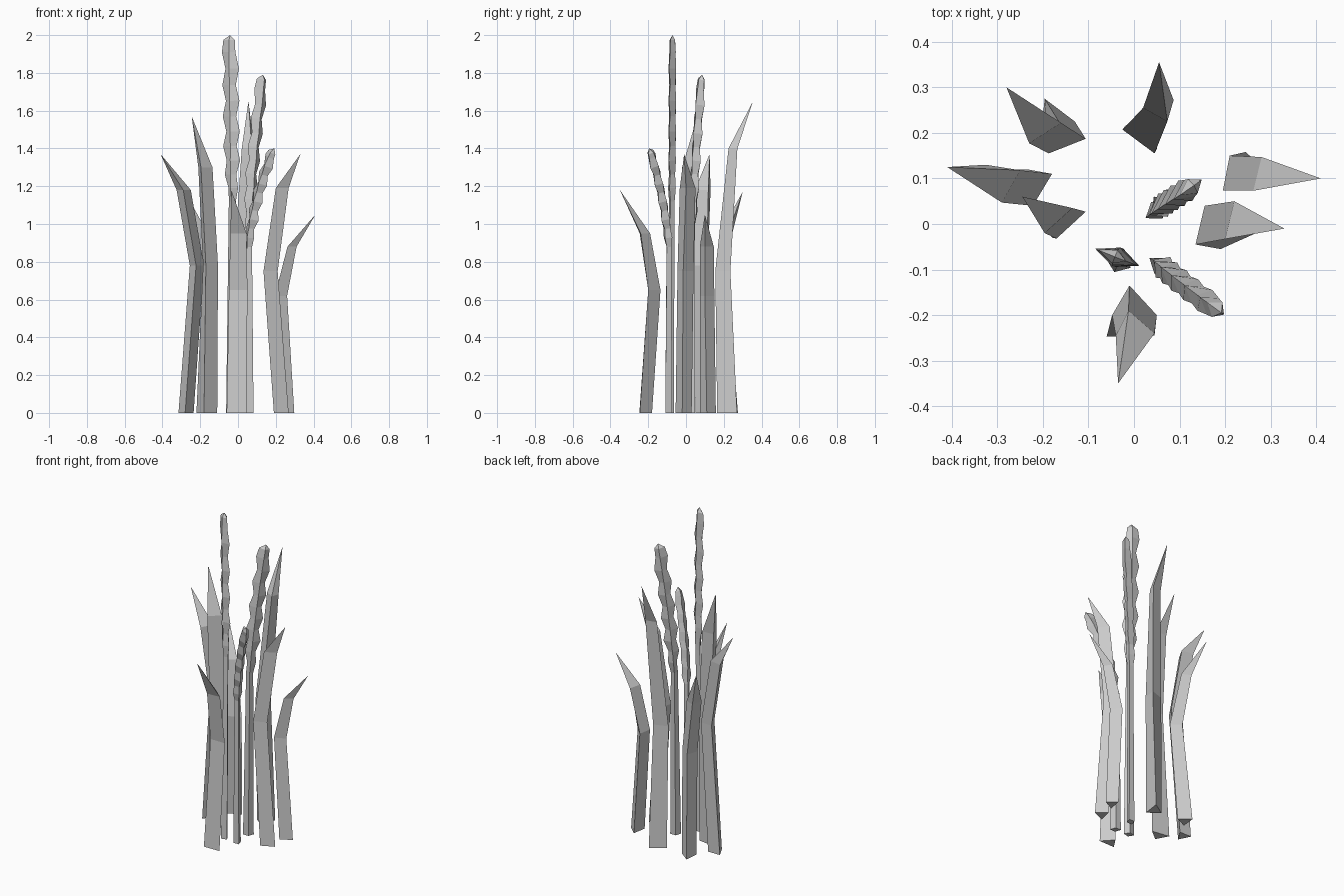
import bpy, bmesh
from math import cos, sin, radians
from mathutils import Vector

if "Cube" in bpy.data.objects:
    bpy.data.objects.remove(bpy.data.objects["Cube"])


def loft(name, rings, tip=None):
    """Skin a list of rings, capped at the bottom, closed at the top by a cap or a tip."""
    bm = bmesh.new()
    rows = [[bm.verts.new(p) for p in r] for r in rings]
    n = len(rows[0])
    for a, b in zip(rows, rows[1:]):
        for i in range(n):
            j = (i + 1) % n
            bm.faces.new((a[i], a[j], b[j], b[i]))
    bm.faces.new(rows[0][::-1])
    if tip:
        t = bm.verts.new(tip)
        for i in range(n):
            bm.faces.new((rows[-1][i], rows[-1][(i + 1) % n], t))
    else:
        bm.faces.new(rows[-1])
    bmesh.ops.recalc_face_normals(bm, faces=bm.faces)
    me = bpy.data.meshes.new(name)
    bm.to_mesh(me)
    bm.free()
    bpy.context.collection.objects.link(bpy.data.objects.new(name, me))


def leaf(name, mid_z, up_z, base, mid, up, tip):
    """Three-sided blade: two inner corners and an outer ridge at three heights."""
    rings = [[(p[i], p[i + 1], z) for i in (0, 2, 4)]
             for p, z in ((base, 0), (mid, mid_z), (up, up_z))]
    loft(name, rings, tip)


# Leaves around the clump
leaf("leaf_front", .65, .95, (.045, -.245, -.015, -.18, -.06, -.247),
     (.05, -.2, -.01, -.135, -.048, -.2), (.045, -.24, -.012, -.19, -.04, -.245), (-.035, -.35, 1.18))
leaf("leaf_right", .75, 1.19, (.19, -.055, .21, .03, .268, -.02),
     (.135, -.045, .155, .04, .21, -.015), (.2, -.033, .22, .05, .268, 0), (.33, -.01, 1.37))
leaf("leaf_right_back", .62, .88, (.23, .075, .245, .158, .298, .11),
     (.195, .073, .21, .15, .26, .1), (.262, .073, .28, .147, .31, .1), (.41, .1, 1.05))
leaf("leaf_back", .75, 1.4, (-.02, .215, .05, .165, .065, .27),
     (-.025, .207, .045, .155, .06, .235), (.02, .255, .073, .225, .087, .272), (.055, .355, 1.65))
leaf("leaf_left_back", .62, .95, (-.205, .19, -.13, .225, -.196, .275),
     (-.187, .155, -.106, .187, -.165, .225), (-.23, .177, -.16, .222, -.215, .245), (-.28, .3, 1.17))
leaf("leaf_left", .78, 1.18, (-.235, .12, -.28, .05, -.315, .12),
     (-.18, .11, -.222, .04, -.255, .115), (-.25, .118, -.29, .047, -.325, .13), (-.41, .125, 1.37))
leaf("leaf_left_inner", .78, 1.3, (-.11, .027, -.18, -.03, -.22, .045),
     (-.106, .027, -.17, -.032, -.185, .03), (-.135, .035, -.196, -.02, -.21, .03), (-.245, .06, 1.57))


def path_point(path, t):
    """Quadratic curve through the ear of a stalk."""
    a, b, c = path
    return a * (1 - t) ** 2 + b * 2 * t * (1 - t) + c * t * t


def stalk(name, base, ear, angle, wide, thin):
    """Thin diamond stem with a zigzag seed head following a curve."""
    ear = [Vector(p) for p in ear]
    base = Vector(base)
    flat = Vector((cos(radians(angle)), sin(radians(angle)), 0))

    def ring(c, d, left, right, depth):
        side = flat.cross(d).normalized()
        u = d.cross(side).normalized()
        if u.dot(flat) < 0:
            u = -u
        return [c + u * right, c + side * depth, c - u * left, c - side * depth]

    rings = [ring(base, Vector((0, 0, 1)), .03, .03, .022)]
    rings.append(ring(ear[0], (ear[1] - ear[0]).normalized(), .02, .02, .016))
    n = 11
    for i in range(1, n):
        t = i / n
        p = path_point(ear, t)
        d = (path_point(ear, t + .03) - path_point(ear, t - .03)).normalized()
        grow = min(1, .55 + i * .15)
        big, small = wide * grow, wide * .6 * grow
        l, r = (big, small) if i % 2 == 0 else (small, big)
        rings.append(ring(p, d, l, r, thin * (1 if i % 2 else .8)))
    d = (ear[2] - ear[1]).normalized()
    rings.append(ring(ear[2] - d * .025, d, wide * .8, wide * .55, thin * .7))
    loft(name, rings, ear[2])


# Three seed-head stalks
stalk("stalk_tall", (-.035, -.085, 0), [(-.03, -.075, 1.12), (-.035, -.072, 1.5), (-.042, -.072, 2)],
      -22, .048, .022)
stalk("stalk_middle", (.05, .03, 0), [(.055, .035, 1.0), (.075, .05, 1.35), (.132, .085, 1.79)],
      35, .044, .027)
stalk("stalk_short", (.058, -.092, 0), [(.058, -.09, .88), (.085, -.115, 1.15), (.192, -.195, 1.4)],
      -36, .038, .028)
